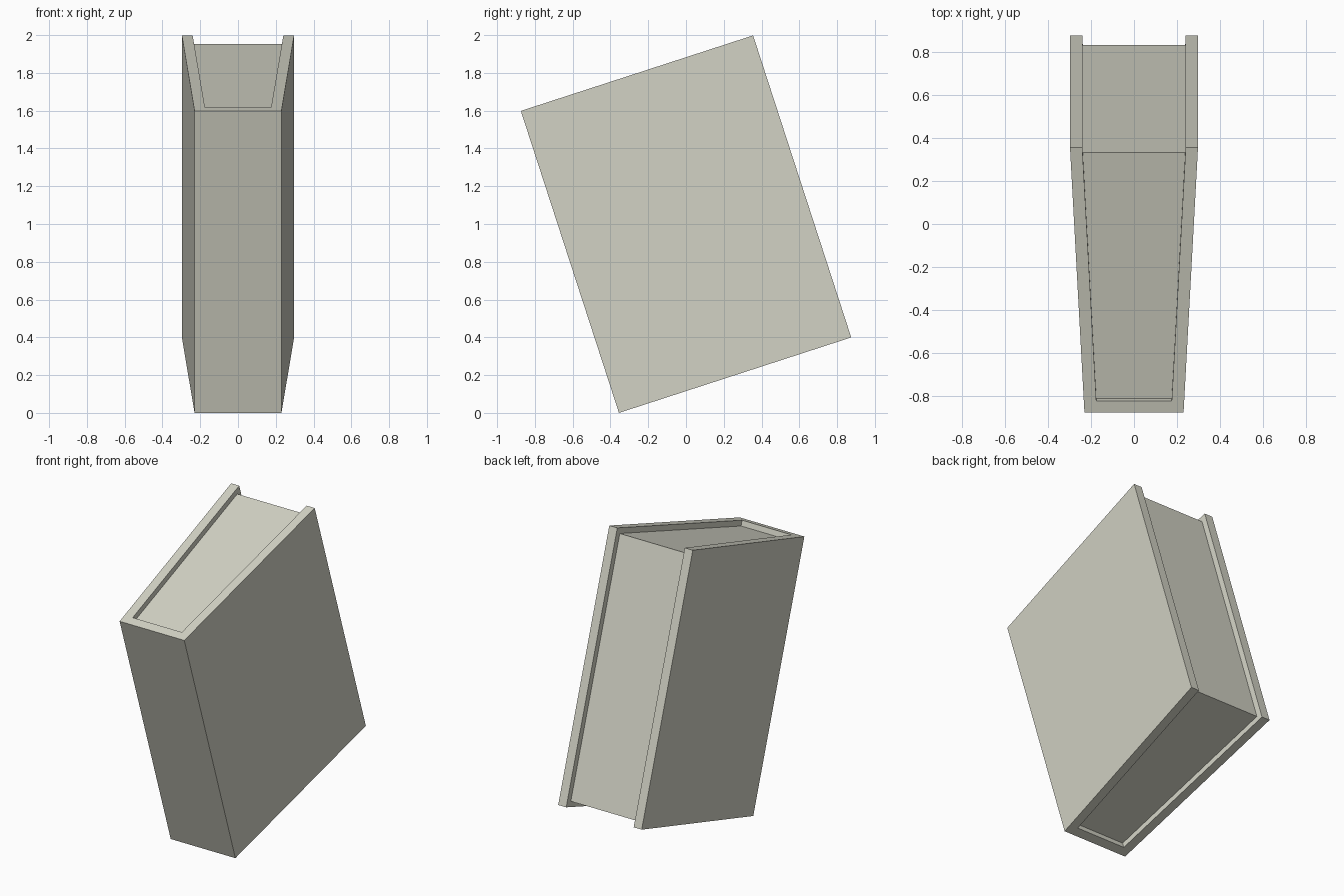
import bpy, bmesh
from math import radians
from mathutils import Matrix

cube = bpy.data.objects.get("Cube")
if cube:
    bpy.data.objects.remove(cube, do_unlink=True)

# Book dimensions before it is tilted
DEPTH, HEIGHT = 1.293, 1.681
SPINE = 0.057          # spine thickness
MARGIN = 0.035         # how far the pages sit inside the cover
TILT = Matrix.Translation((0, -0.355, 0)) @ Matrix.Rotation(radians(18), 4, 'X')

mat = bpy.data.materials.new("warm_grey")
mat.use_nodes = True
mat.diffuse_color = (0.65, 0.65, 0.56, 1)
mat.node_tree.nodes["Principled BSDF"].inputs["Base Color"].default_value = mat.diffuse_color


def prism(name, outline, bottom, top):
    """Extrude a plan outline upwards, then lean it with the book."""
    bm = bmesh.new()
    face = bm.faces.new([bm.verts.new((x, y, bottom)) for x, y in outline])
    new = bmesh.ops.extrude_face_region(bm, geom=[face])["geom"]
    bmesh.ops.translate(bm, vec=(0, 0, top - bottom),
                        verts=[v for v in new if isinstance(v, bmesh.types.BMVert)])
    bmesh.ops.recalc_face_normals(bm, faces=bm.faces)
    mesh = bpy.data.meshes.new(name)
    bm.to_mesh(mesh)
    bm.free()
    mesh.materials.append(mat)
    obj = bpy.data.objects.new(name, mesh)
    obj.matrix_world = TILT
    bpy.context.collection.objects.link(obj)


def mirrored(half):
    """Complete a half outline across the middle of the book."""
    return half + [(-x, y) for x, y in reversed(half)]


# Wrap-around cover: spine and two boards that spread towards the fore edge
prism("cover", mirrored([(0.23, 0), (0.297, DEPTH), (0.24, DEPTH), (0.175, SPINE)]),
      0, HEIGHT)

# Page block filling the space between the boards
prism("pages", mirrored([(0.175, SPINE), (0.238, DEPTH - MARGIN)]),
      MARGIN, HEIGHT - MARGIN)
